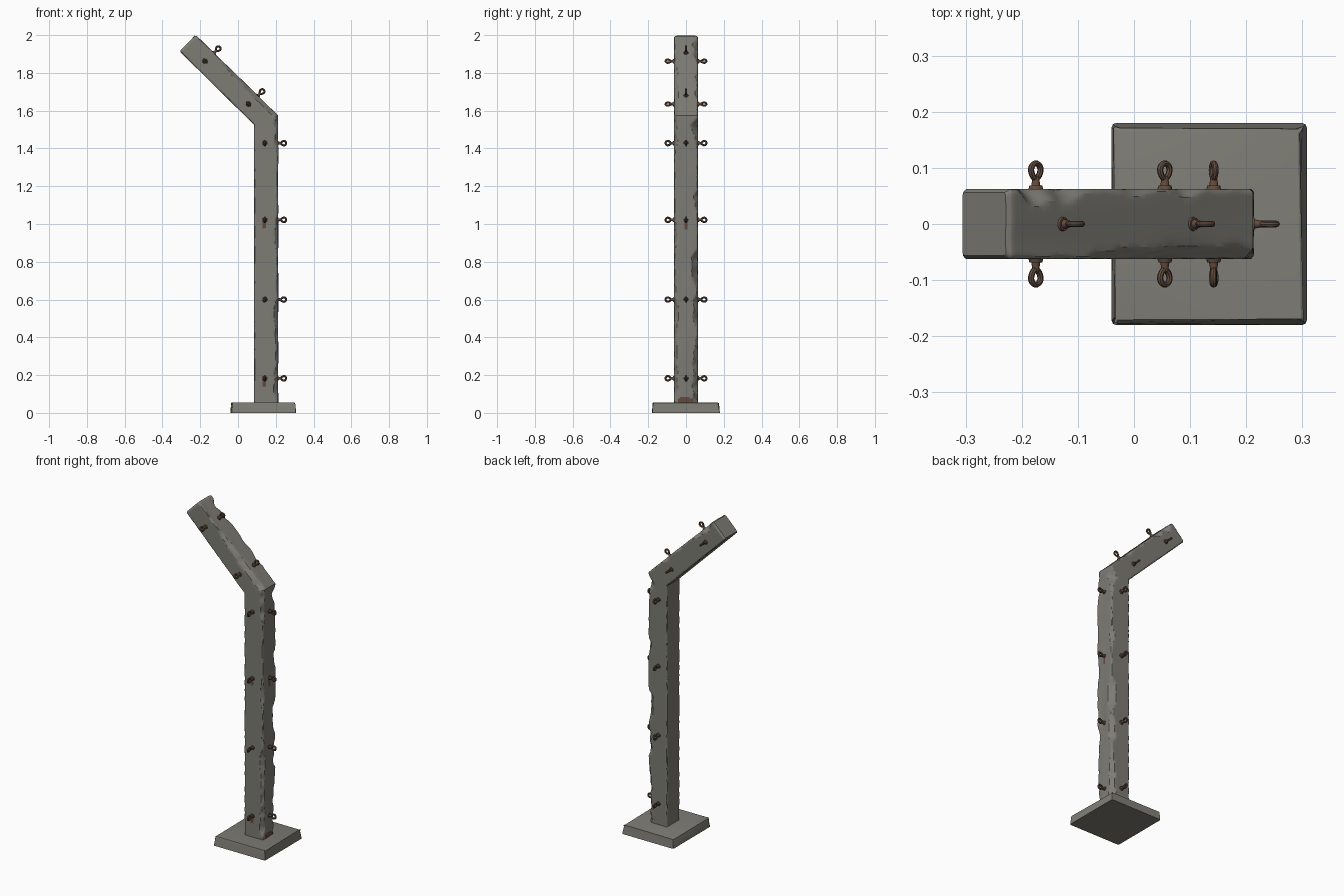
import bpy, bmesh, math, random
from mathutils import Vector, Matrix, noise

if "Cube" in bpy.data.objects:
    bpy.data.objects.remove(bpy.data.objects["Cube"])

random.seed(4)

def material(name, rgb):
    m = bpy.data.materials.new(name)
    m.diffuse_color = (*rgb, 1)
    m.use_nodes = True
    m.node_tree.nodes["Principled BSDF"].inputs["Base Color"].default_value = m.diffuse_color
    return m

concrete = material("concrete grey", (0.205, 0.2, 0.175))
rust = material("rusty iron", (0.125, 0.073, 0.047))
stain = material("rust stain", (0.13, 0.068, 0.042))

def add_object(name, mesh):
    ob = bpy.data.objects.new(name, mesh)
    bpy.context.collection.objects.link(ob)
    return ob

def mesh_from(bm, name, mats, angle):
    bmesh.ops.recalc_face_normals(bm, faces=bm.faces)
    for e in bm.edges:
        e.smooth = len(e.link_faces) == 2 and e.calc_face_angle(0) < math.radians(angle)
    for f in bm.faces:
        f.smooth = True
    me = bpy.data.meshes.new(name)
    bm.to_mesh(me)
    bm.free()
    for m in mats:
        me.materials.append(m)
    return me

# Base slab: chamfered top and corners, slightly worn
bm = bmesh.new()
bmesh.ops.create_cube(bm, size=1, matrix=Matrix.Translation((0.134, 0, 0.0275))
                      @ Matrix.Diagonal((0.348, 0.36, 0.055, 1)))
edges = [e for e in bm.edges if max(v.co.z for v in e.verts) > 0.01]
bmesh.ops.bevel(bm, geom=edges, offset=0.008, segments=2, profile=0.5, affect='EDGES')
for v in bm.verts:
    if v.co.z > 0.01:
        corner = abs(v.co.x - 0.134) > 0.15 and abs(v.co.y) > 0.15
        k = random.uniform(0, 0.012 if corner else 0.004)
        v.co.x -= math.copysign(k, v.co.x - 0.134)
        v.co.y -= math.copysign(k, v.co.y)
add_object("base_slab", mesh_from(bm, "base_slab", [concrete], 20))

# Bent post: a square section swept from foot to mitre to arm end
H = 0.0625
FOOT = (Vector((0.085, 0, 0.045)), Vector((0.212, 0, 0.045)))
MITRE = (Vector((0.085, 0, 1.525)), Vector((0.212, 0, 1.575)))
END = (Vector((-0.31, 0, 1.915)), Vector((-0.224, 0, 2.001)))

half = [0.12, 0.3, 0.5, 0.66, 0.78, 0.87, 0.94]
offs = [-1] + [-o for o in reversed(half)] + [0] + half
section = ([(o, -1) for o in offs] + [(1, o) for o in offs]
           + [(-o, 1) for o in offs] + [(-1, -o) for o in offs])

def chip(u, v, s):
    """Cut the corners back by a noisy amount, most on the outer edges."""
    worn = 0.09
    if u > 0:
        seed = 7.3 if v > 0 else 31.7
        n = noise.noise((s * 6, seed, 0)) + 0.5 * noise.noise((s * 19, seed, 3))
        worn += max(0, n + 0.08) * (0.62 if v > 0 else 0.45)
    d = abs(u) + abs(v) - (2 - worn)
    if d > 0:
        d += 0.04 * noise.noise((u * 4, v * 4, s * 30))
        u -= math.copysign(d / 2, u)
        v -= math.copysign(d / 2, v)
    return u, v

def ring(bm, a, b, t, s, shrink=1.0):
    verts = []
    for u0, v0 in section:
        u, v = chip(u0, v0, s)
        u, v = u * shrink, v * shrink
        k = (u + 1) / 2
        p = a[0].lerp(a[1], k).lerp(b[0].lerp(b[1], k), t)
        p.y = v * H
        if u0 > 0.5:
            p.x += 0.003 * noise.noise((p.y * 20, s * 5, 9))
        verts.append(bm.verts.new(p))
    return verts

bm = bmesh.new()
rings = [ring(bm, FOOT, MITRE, i / 190, 1.5 * i / 190) for i in range(191)]
rings += [ring(bm, MITRE, END, i / 64, 1.5 + 0.57 * i / 64) for i in range(1, 64)]
# Bevelled tip
rings += [ring(bm, MITRE, END, t, 2.07, k) for t, k in ((0.988, 0.985), (1.0, 0.9))]
n = len(section)
for r0, r1 in zip(rings, rings[1:]):
    for i in range(n):
        bm.faces.new((r0[i], r0[(i + 1) % n], r1[(i + 1) % n], r1[i]))
bm.faces.new(rings[0])
bm.faces.new(rings[-1])
bmesh.ops.recalc_face_normals(bm, faces=bm.faces)

# Rust runs below some bolts and at the foot of the outer face
for f in bm.faces:
    c, nr = f.calc_center_median(), f.normal
    wob = noise.noise(c * 60) * 0.006
    if nr.y < -0.8:
        run = any(abs(c.x - 0.14) < w + wob and z - l < c.z < z + 0.015
                  for z, w, l in ((1.02, 0.01, 0.045), (0.18, 0.01, 0.04)))
    elif nr.x > 0.8:
        run = (abs(c.y) < 0.01 + wob and 0.97 < c.z < 1.03) or \
              (abs(c.y) < 0.042 and c.z < 0.085 + wob * 2 - abs(c.y) * 0.3)
    else:
        run = False
    f.material_index = int(run)
add_object("bent_post", mesh_from(bm, "bent_post", [concrete, stain], 28))

# Eye bolt: collar, stem and teardrop ring; local z points out of the face
bm = bmesh.new()
for r1, r2, z0, z1 in ((0.015, 0.0115, -0.006, 0.006), (0.0085, 0.0055, 0.004, 0.022)):
    bmesh.ops.create_cone(bm, cap_ends=True, segments=14, radius1=r1, radius2=r2,
                          depth=z1 - z0, matrix=Matrix.Translation((0, 0, (z0 + z1) / 2)))
loops = []
for i in range(20):
    a = math.tau * i / 20
    radial = Vector((math.cos(a), 0, math.sin(a)))
    c = radial * 0.012
    if c.z < 0:
        c.z *= 1.25
        c.x *= 1 - 0.2 * abs(radial.z)
    c.z += 0.0335
    loops.append([bm.verts.new(c + 0.0055 * (radial * math.cos(b) + Vector((0, math.sin(b), 0))))
                  for b in (math.tau * j / 8 for j in range(8))])
for i in range(20):
    p, q = loops[i], loops[(i + 1) % 20]
    for j in range(8):
        bm.faces.new((p[j], p[(j + 1) % 8], q[(j + 1) % 8], q[j]))
bolt_mesh = mesh_from(bm, "eye_bolt", [rust], 40)

def bolt(pos, normal, along, twist=0.0):
    z, x = Vector(normal).normalized(), Vector(along).normalized()
    y = z.cross(x)
    m = Matrix((x, y, z)).transposed().to_4x4()
    add_object("eye_bolt", bolt_mesh).matrix_world = (
        Matrix.Translation(pos) @ m @ Matrix.Rotation(twist, 4, 'Z'))

# Bolts on three faces of the upright
for z in (0.183, 0.6, 1.022, 1.428):
    for side in (-1, 1):
        bolt((0.142, side * H, z), (0, side, 0), (0, 0, 1), random.uniform(-0.35, 0.35))
    bolt((0.209, 0, z), (1, 0, 0), (0, 0, 1), random.uniform(-0.1, 0.1))

# Bolts on both sides and the top of the slanted arm
for x, z in ((-0.175, 1.862), (0.055, 1.635)):
    for side in (-1, 1):
        bolt((x, side * H, z), (0, side, 0), (-1, 0, 1))
for x, z in ((-0.128, 1.905), (0.104, 1.678)):
    bolt((x, 0, z), (1, 0, 1), (-1, 0, 1))
